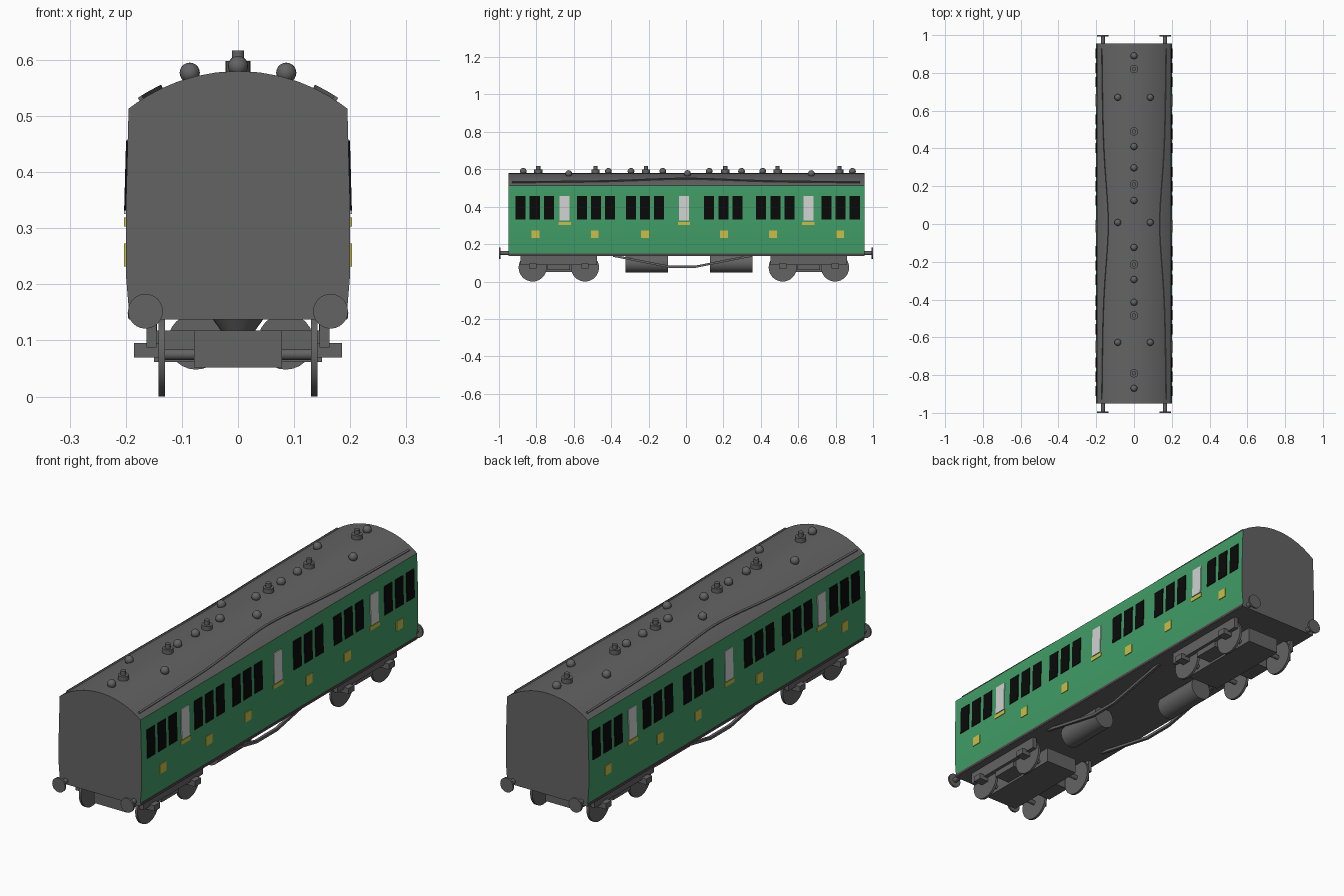
import bpy, bmesh, math
from mathutils import Vector, Matrix

if "Cube" in bpy.data.objects:
    bpy.data.objects.remove(bpy.data.objects["Cube"])


def material(name, rgb):
    m = bpy.data.materials.new(name)
    m.diffuse_color = (*rgb, 1)
    m.use_nodes = True
    m.node_tree.nodes["Principled BSDF"].inputs["Base Color"].default_value = m.diffuse_color
    return m


GREY = material("dark grey", (0.125, 0.125, 0.125))
GREEN = material("coach green", (0.053, 0.335, 0.135))
BLACK = material("window black", (0.003, 0.003, 0.003))
WHITE = material("frosted white", (0.64, 0.64, 0.64))
GOLD = material("gold yellow", (0.60, 0.52, 0.065))
MAROON = material("maroon", (0.10, 0.055, 0.075))


def finish(name, bm, *mats, smooth=False):
    bmesh.ops.recalc_face_normals(bm, faces=bm.faces)
    me = bpy.data.meshes.new(name)
    bm.to_mesh(me)
    bm.free()
    ob = bpy.data.objects.new(name, me)
    bpy.context.collection.objects.link(ob)
    for m in mats:
        me.materials.append(m)
    if smooth:
        bpy.ops.object.select_all(action='DESELECT')
        ob.select_set(True)
        bpy.context.view_layer.objects.active = ob
        bpy.ops.object.shade_smooth_by_angle(angle=math.radians(35))
    return ob


def add_box(bm, x, y, z):
    """Box from (low, high) ranges."""
    size = [b - a for a, b in (x, y, z)]
    mid = [(a + b) / 2 for a, b in (x, y, z)]
    bmesh.ops.create_cube(bm, size=1, matrix=Matrix.Translation(mid) @ Matrix.Diagonal((*size, 1)))


def add_cyl(bm, centre, r, length, axis='Z', r2=None, sides=24):
    rot = {'X': Matrix.Rotation(math.pi / 2, 4, 'Y'),
           'Y': Matrix.Rotation(math.pi / 2, 4, 'X'), 'Z': Matrix()}[axis]
    bmesh.ops.create_cone(bm, cap_ends=True, segments=sides, radius1=r, radius2=r if r2 is None else r2,
                          depth=length, matrix=Matrix.Translation(centre) @ rot)


def add_hex(bm, corners):
    """Solid between two quads of four corners."""
    v = [bm.verts.new(c) for c in corners]
    for f in ((0, 1, 2, 3), (4, 5, 6, 7), (0, 1, 5, 4), (1, 2, 6, 5), (2, 3, 7, 6), (3, 0, 4, 7)):
        bm.faces.new([v[i] for i in f])


# ---- body shell with arched roof
Y0, Y1 = -0.95, 0.955
SIDE = [(0.194, 0.137), (0.195, 0.16), (0.2, 0.22), (0.2, 0.33), (0.195, 0.513)]
R = 0.317


def side_x(z):
    for (xa, za), (xb, zb) in zip(SIDE, SIDE[1:]):
        if za <= z <= zb:
            return xa + (xb - xa) * (z - za) / (zb - za)


def roof_z(x):
    return 0.58 - R + math.sqrt(R * R - x * x)


arc = [(0.195 * math.cos(math.pi * i / 16), 0) for i in range(1, 16)]
profile = SIDE + [(x, roof_z(x)) for x, _ in arc] + [(-x, z) for x, z in reversed(SIDE)]
bm = bmesh.new()
base = bm.faces.new([bm.verts.new((x, Y0, z)) for x, z in profile])
ext = bmesh.ops.extrude_face_region(bm, geom=[base])
bmesh.ops.translate(bm, verts=[g for g in ext['geom'] if isinstance(g, bmesh.types.BMVert)], vec=(0, Y1 - Y0, 0))
bm.normal_update()
for f in bm.faces:
    if abs(f.normal.x) > 0.9:
        f.material_index = 1
finish("body", bm, GREY, GREEN, smooth=True)


# ---- painted panels on both sides
def plates(name, mat, ys, width, z0, z1, t=0.003):
    bm = bmesh.new()
    for s in (-1, 1):
        for y in ys:
            ring = [(y, z0), (y + width, z0), (y + width, z1), (y, z1)]
            add_hex(bm, [(s * (side_x(z) + d), yy, z) for d in (-0.003, t) for yy, z in ring])
    finish(name, bm, mat)


groups = (-0.911, -0.584, -0.322, 0.097, 0.375, 0.724)
doors = (-0.676, -0.038, 0.627)
plates("windows", BLACK, [g + 0.0755 * i for g in groups for i in range(3)], 0.054, 0.332, 0.456)
plates("frosted_windows", WHITE, doors, 0.054, 0.325, 0.456)
plates("window_sills", GOLD, [d - 0.006 for d in doors], 0.066, 0.303, 0.319)
plates("gold_panels", GOLD, (-0.826, -0.509, -0.24, 0.182, 0.445, 0.804), 0.042, 0.232, 0.273)
plates("sole_stripe", MAROON, [Y0], Y1 - Y0, 0.139, 0.15, 0.002)

# ---- roof vents
bm = bmesh.new()
vents = [(0, y) for y in (0.89, 0.41, 0.297, 0.124, -0.124, -0.294, -0.415, -0.87)]
vents += [(s * 0.086, y) for s in (-1, 1) for y in (0.67, 0.008, -0.627)]
for x, y in vents:
    bmesh.ops.create_uvsphere(bm, u_segments=16, v_segments=10, radius=0.018,
                              matrix=Matrix.Translation((x, y, roof_z(x) + 0.009)))
finish("roof_vents", bm, GREY, smooth=True)

# ---- roof lamp tops
bm = bmesh.new()
for y in (0.82, 0.49, 0.21, -0.214, -0.484, -0.79):
    add_cyl(bm, (0, y, 0.586), 0.022, 0.024)
    add_cyl(bm, (0, y, 0.605), 0.011, 0.024)
finish("roof_lamps", bm, GREY, smooth=True)

# ---- curved rain strips, higher at mid length
for s, side in ((-1, "left"), (1, "right")):
    bm = bmesh.new()
    rings = []
    for i in range(33):
        y = -0.93 + 1.86 * i / 32
        x = 0.172 - 0.012 * (1 - abs(y) / 0.93) - 0.022 * math.exp(-(y / 0.3) ** 2)
        n = Vector((x, 0, roof_z(x) - (0.58 - R))).normalized()
        t = Vector((n.z, 0, -n.x))
        p = Vector((x, y, roof_z(x)))
        pts = [p + t * a + n * b for a, b in ((-0.004, -0.004), (0.004, -0.004), (0.004, 0.006), (-0.004, 0.006))]
        rings.append([bm.verts.new((s * q.x, q.y, q.z)) for q in pts])
    for a, b in zip(rings, rings[1:]):
        for k in range(4):
            bm.faces.new((a[k], a[(k + 1) % 4], b[(k + 1) % 4], b[k]))
    bm.faces.new(rings[0])
    bm.faces.new(rings[-1])
    finish(side + "_rain_strip", bm, GREY)

# ---- buffers
bm = bmesh.new()
for x in (-0.165, 0.165):
    for s, end in ((-1, Y0), (1, Y1)):
        add_cyl(bm, (x, s * 0.996, 0.152), 0.031, 0.008, 'Y')
        add_cyl(bm, (x, s * 0.97, 0.152), 0.011, 0.05, 'Y', sides=16)
finish("buffers", bm, GREY, smooth=True)

# ---- bogies: frame, wheels, axle boxes, pivot
for name, axles in (("front", (-0.82, -0.54)), ("rear", (0.517, 0.797))):
    mid = sum(axles) / 2
    frame, wheels = bmesh.new(), bmesh.new()
    add_box(frame, (-0.078, 0.078), (mid - 0.2, mid + 0.2), (0.052, 0.118))
    for s in (-1, 1):
        add_box(frame, sorted((s * 0.145, s * 0.163)), (mid - 0.205, mid + 0.205), (0.087, 0.137))
        add_box(frame, sorted((s * 0.07, s * 0.15)), (mid - 0.06, mid + 0.06), (0.062, 0.118))
        for y in axles:
            add_box(frame, sorted((s * 0.14, s * 0.185)), (y - 0.02, y + 0.02), (0.07, 0.095))
            add_cyl(wheels, (s * 0.136, y, 0.075), 0.075, 0.011, 'X', sides=32)
    for y in axles:
        add_cyl(wheels, (0, y, 0.075), 0.01, 0.27, 'X', sides=12)
    add_cyl(frame, (0, mid, 0.128), 0.03, 0.022, r2=0.046)
    finish(name + "_bogie_frame", frame, GREY, smooth=True)
    finish(name + "_wheels", wheels, GREY, smooth=True)

# ---- underfloor tanks
bm = bmesh.new()
add_cyl(bm, (0.085, -0.21, 0.098), 0.05, 0.225, 'Y')
add_cyl(bm, (-0.075, 0.242, 0.098), 0.05, 0.225, 'Y')
finish("tanks", bm, GREY, smooth=True)

# ---- truss rods below the floor
path = [(-0.39, 0.138), (-0.09, 0.079), (0.05, 0.079), (0.35, 0.138)]
bm = bmesh.new()
for x in (-0.15, 0.15):
    for (ya, za), (yb, zb) in zip(path, path[1:]):
        add_hex(bm, [(x + dx, y, z + dz) for y, z in ((ya, za), (yb, zb))
                     for dx, dz in ((-0.006, -0.006), (0.006, -0.006), (0.006, 0.006), (-0.006, 0.006))])
finish("truss_rods", bm, GREY)
